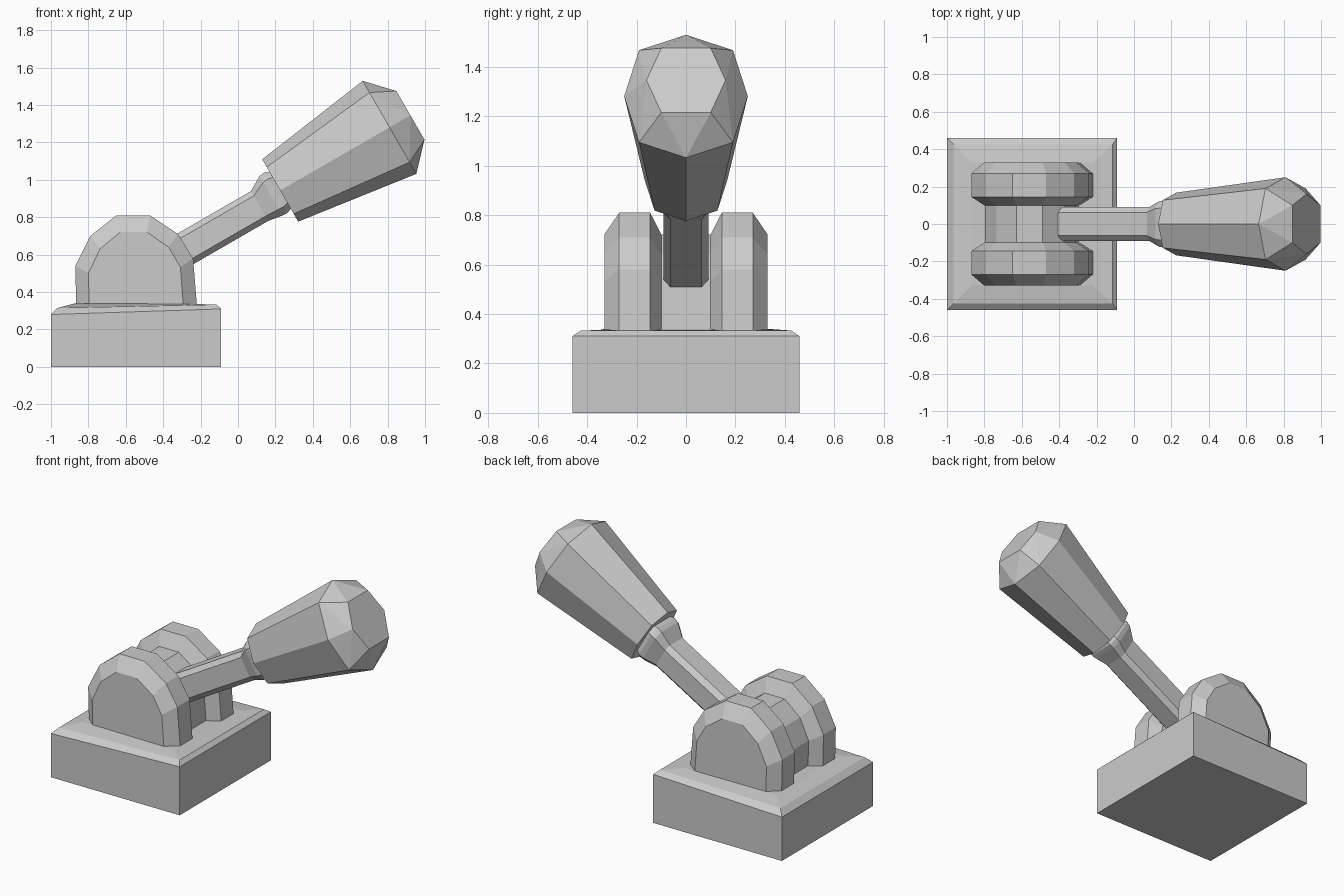
import bpy, bmesh
from mathutils import Vector

if "Cube" in bpy.data.objects:
    bpy.data.objects.remove(bpy.data.objects["Cube"], do_unlink=True)

# One plain grey for every part
grey = bpy.data.materials.new("plain grey")
grey.use_nodes = True
grey.diffuse_color = (0.6, 0.6, 0.6, 1)
grey.node_tree.nodes["Principled BSDF"].inputs["Base Color"].default_value = (0.6, 0.6, 0.6, 1)


def finish(name, bm):
    bmesh.ops.recalc_face_normals(bm, faces=bm.faces)
    mesh = bpy.data.meshes.new(name)
    bm.to_mesh(mesh)
    bm.free()
    mesh.materials.append(grey)
    obj = bpy.data.objects.new(name, mesh)
    bpy.context.collection.objects.link(obj)
    return obj


def loft(name, rings):
    """Skin rings of equal length and cap both ends."""
    bm = bmesh.new()
    loops = [[bm.verts.new(p) for p in ring] for ring in rings]
    n = len(loops[0])
    for a, b in zip(loops, loops[1:]):
        for i in range(n):
            j = (i + 1) % n
            bm.faces.new((a[i], a[j], b[j], b[i]))
    bm.faces.new(loops[0])
    bm.faces.new(loops[-1])
    return finish(name, bm)


# Base block with a sloping shoulder
def rect(x0, x1, y, z_left, z_right):
    return [(x0, -y, z_left), (x1, -y, z_right), (x1, y, z_right), (x0, y, z_left)]


loft("base", [
    rect(-1, -0.09, 0.46, 0, 0),
    rect(-1, -0.09, 0.46, 0.28, 0.31),
    rect(-0.965, -0.115, 0.425, 0.315, 0.333),
    rect(-0.87, -0.22, 0.33, 0.34, 0.336),
])

# Domed side cheeks and the hub between them
DOME = [(-0.865, 0.33), (-0.87, 0.54), (-0.79, 0.70), (-0.65, 0.81),
        (-0.47, 0.81), (-0.32, 0.71), (-0.24, 0.58), (-0.22, 0.33)]


def dome(y, sx=1, sz=1):
    return [(-0.55 + (x + 0.55) * sx, y, 0.32 + (z - 0.32) * sz) for x, z in DOME]


for side, name in ((-1, "right_cheek"), (1, "left_cheek")):
    loft(name, [dome(side * 0.10, 0.78, 0.82), dome(side * 0.145),
                dome(side * 0.27), dome(side * 0.33, 0.78, 0.82)])
loft("hub", [dome(-0.11, 0.77, 0.82), dome(0.11, 0.77, 0.82)])

# Lever axes: along the shaft, and square to it
ALONG = Vector((0.866, 0, 0.5))
UP = Vector((-0.5, 0, 0.866))


def on_lever(s, y, p):
    return ALONG * s + UP * p + Vector((0, y, 0))


def chamfered(s, p, r):
    c = r * 0.68
    pts = [(r, c), (c, r), (-c, r), (-r, c), (-r, -c), (-c, -r), (c, -r), (r, -c)]
    return [on_lever(s, y, p + q) for y, q in pts]


# Shaft with a flared collar
loft("lever_shaft", [chamfered(-0.06, 0.687, 0.092), chamfered(0.53, 0.687, 0.092),
                     chamfered(0.61, 0.704, 0.122), chamfered(0.64, 0.705, 0.125),
                     chamfered(0.68, 0.706, 0.11)])

# Tapered eight-sided grip with a hexagonal end
OCTAGON = [(0, 0.287), (0.19, 0.215), (0.25, 0), (0.19, -0.215),
           (0, -0.287), (-0.19, -0.215), (-0.25, 0), (-0.19, 0.215)]
HEXAGON = [(0.10, 0.15), (0.16, 0), (0.10, -0.15),
           (-0.10, -0.15), (-0.16, 0), (-0.10, 0.15)]
bm = bmesh.new()
for s, scale, shape in ((0.667, 0.67, OCTAGON), (1.342, 1, OCTAGON), (1.471, 1, HEXAGON)):
    for y, q in shape:
        bm.verts.new(on_lever(s, y * scale, 0.704 + q * scale))
bmesh.ops.convex_hull(bm, input=bm.verts)
bmesh.ops.dissolve_limit(bm, angle_limit=0.03, verts=bm.verts, edges=bm.edges)
finish("lever_grip", bm)
